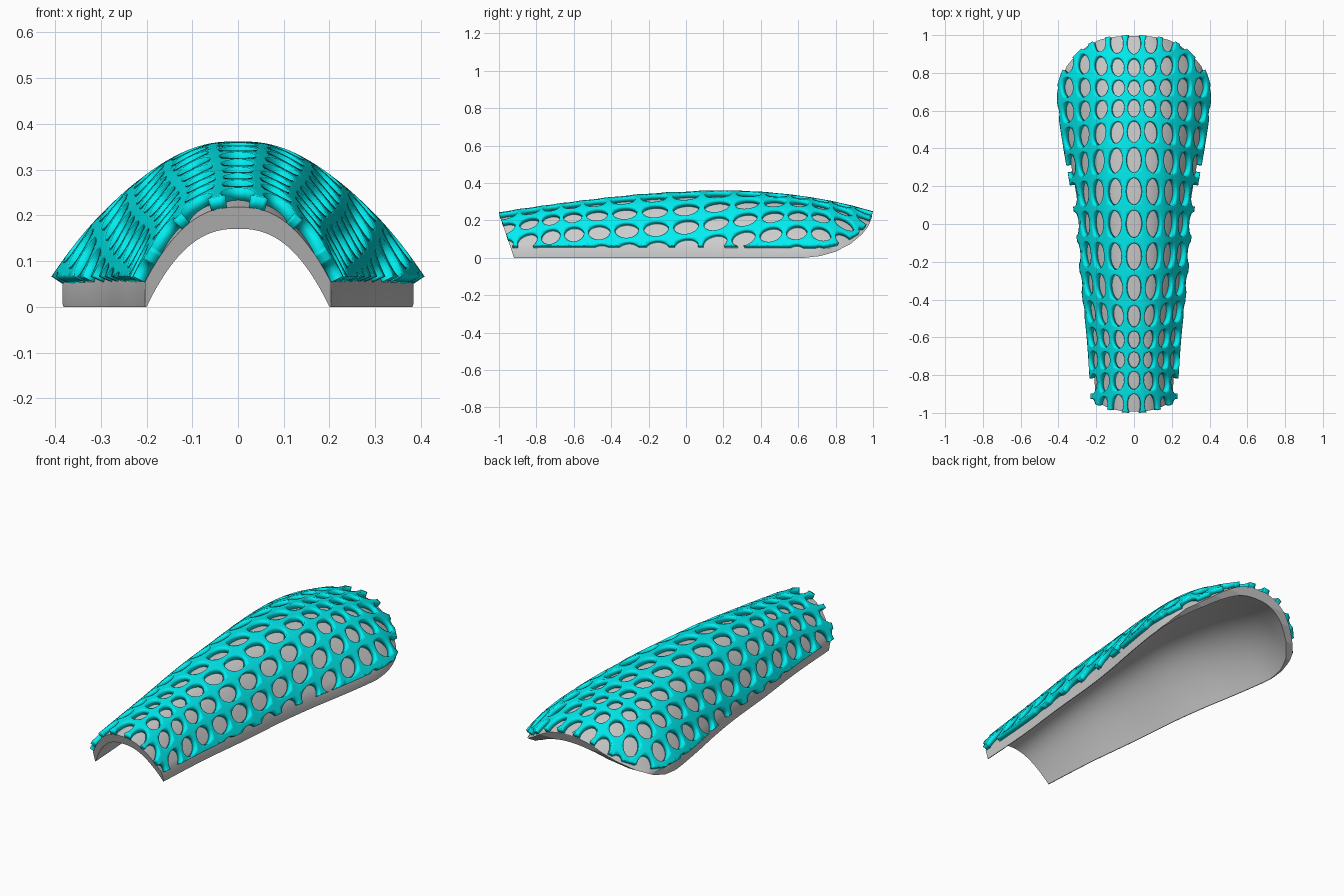
import bpy, bmesh, math
from mathutils import Vector

if "Cube" in bpy.data.objects:
    bpy.data.objects.remove(bpy.data.objects["Cube"])

P, BASE = 2.4, 0.068          # cross-section exponent and height of the lower edge
THICK = 0.028
SX, SY = 0.116, 0.145         # hole lattice pitch

# half width and crest height along y
WIDTH = [(-1.2, .215), (-.9, .23), (-.6, .25), (-.3, .283), (0, .31), (.2, .338), (.4, .373),
         (.6, .402), (.7, .406), (.8, .392), (.9, .35), (1.0, .30), (1.2, .22)]
CREST = [(-1.2, .21), (-1, .245), (-.8, .275), (-.6, .302), (-.4, .326), (-.2, .345), (0, .356),
         (.2, .362), (.4, .354), (.6, .334), (.8, .3), (1, .25), (1.2, .19)]


def curve(pts, t):
    """Smooth interpolation through a few points."""
    t = min(max(t, pts[0][0]), pts[-1][0])
    i = next(k for k in range(len(pts) - 1) if t <= pts[k + 1][0])

    def slope(k):
        a, b = pts[max(k - 1, 0)], pts[min(k + 1, len(pts) - 1)]
        return (b[1] - a[1]) / (b[0] - a[0])
    (x0, y0), (x1, y1) = pts[i], pts[i + 1]
    h = x1 - x0
    s = (t - x0) / h
    return (y0 * (1 + 2 * s) * (1 - s) ** 2 + slope(i) * h * s * (1 - s) ** 2
            + y1 * s * s * (3 - 2 * s) + slope(i + 1) * h * s * s * (s - 1))


def section(y, u, w=None, h=None):
    w, h = w or curve(WIDTH, y), h or curve(CREST, y)
    return w * u, BASE + (h - BASE) * (1 - u ** P)


def on_surface(arc, y):
    """Point at a given distance across the shell from the crest."""
    w, h = curve(WIDTH, y), curve(CREST, y)
    left, sgn = abs(arc), math.copysign(1, arc)
    a = section(y, 0, w, h)
    for k in range(1, 100):
        b = section(y, k * 0.03, w, h)
        d = math.dist(a, b)
        if d >= left:
            f = left / d
            return Vector((sgn * (a[0] + (b[0] - a[0]) * f), y, a[1] + (b[1] - a[1]) * f))
        left -= d
        a = b
    return Vector((sgn * a[0], y, a[1]))


def warp(x, y):
    """Pinch the lattice toward two points on the crest."""
    dx = dy = 0
    for c in (-.71, .71):
        g = 0.3 * math.exp(-(x * x + (y - c) ** 2) / 0.2025)
        dx -= x * g
        dy -= (y - c) * g
    return x + dx, y + dy


def finish(bm, name):
    me = bpy.data.meshes.new(name)
    bm.to_mesh(me)
    bm.free()
    ob = bpy.data.objects.new(name, me)
    bpy.context.collection.objects.link(ob)
    return ob


def smooth(ob):
    bpy.ops.object.select_all(action='DESELECT')
    ob.select_set(True)
    bpy.context.view_layer.objects.active = ob
    bpy.ops.object.shade_smooth_by_angle(angle=math.radians(35))


# Perforated cover: lattice of cells with round holes, wrapped on the shell
bm = bmesh.new()
N = 32
for i in range(-5, 6):
    for j in range(-8, 9):
        rings = ([], [], [])
        for k in range(N):
            a = 2 * math.pi * k / N
            c, s = math.cos(a), math.sin(a)
            m = max(abs(c), abs(s))
            sq = (c / m * SX / 2, s / m * SY / 2)
            ho = (c * SX * .395, s * SY * .415)
            for ring, f in zip(rings, (0, .5, 1)):
                ring.append(bm.verts.new((i * SX + sq[0] * (1 - f) + ho[0] * f,
                                          j * SY + sq[1] * (1 - f) + ho[1] * f, 0)))
        for r0, r1 in zip(rings, rings[1:]):
            for k in range(N):
                n = (k + 1) % N
                bm.faces.new((r0[k], r0[n], r1[n], r1[k]))
bmesh.ops.remove_doubles(bm, verts=bm.verts, dist=1e-4)
for v in bm.verts:
    v.co = on_surface(*warp(v.co.x, v.co.y))
# trim the cover to its side outline
trim = [(-1, .245), (-.94, .066), (.74, .066), (.84, .085), (.93, .14), (.98, .195), (1, .25), (1, .4)]
for (y0, z0), (y1, z1) in zip(trim, trim[1:]):
    bmesh.ops.bisect_plane(bm, geom=bm.verts[:] + bm.edges[:] + bm.faces[:], dist=1e-5,
                           plane_co=(0, y0, z0), plane_no=(0, z1 - z0, y0 - y1), clear_outer=True)
cover = finish(bm, "perforated_cover")
sol = cover.modifiers.new("thickness", 'SOLIDIFY')
sol.thickness, sol.offset = THICK, -1
mat = bpy.data.materials.new("cyan")
mat.diffuse_color = (0, .85, .87, 1)
mat.use_nodes = True
mat.node_tree.nodes["Principled BSDF"].inputs["Base Color"].default_value = mat.diffuse_color
cover.data.materials.append(mat)
smooth(cover)

# Inner shell: closed section lofted along y
bm = bmesh.new()
loops = []
M = 20
for r in range(64):
    y = -1.06 + 2.1 * r / 63
    w, h = curve(WIDTH, y), curve(CREST, y)
    half = []
    for k in range(M + 1):
        u = k / M
        x, z = section(y, u, w, h)
        nrm = Vector((P * (h - BASE) / w * u ** (P - 1), 1)).normalized()
        half.append((x - nrm.x * THICK, z - nrm.y * THICK))
    foot = half[-1][0]
    half.append((foot, 0))
    inner = [((foot - .004) * k / M, (h - .078) * (1 - (k / M) ** P)) for k in range(M, -1, -1)]
    right = half + inner
    mirror = [(-x, z) for x, z in right[::-1]][1:-1]
    loops.append([bm.verts.new((x, y, z)) for x, z in right + mirror])
for a, b in zip(loops, loops[1:]):
    for k in range(len(a)):
        n = (k + 1) % len(a)
        bm.faces.new((a[k], a[n], b[n], b[k]))
# end caps as strips between outer and inner profile
for l in (loops[0], loops[-1]):
    bm.faces.new(l)
bmesh.ops.recalc_face_normals(bm, faces=bm.faces)
shell = finish(bm, "inner_shell")

# Cutter giving the shell its slanted front and curved back edge
outline = [(-.902, -.05), (.58, -.05), (.63, 0), (.72, .01), (.8, .033), (.88, .075), (.94, .125),
           (.975, .17), (.995, .22), (1, .5), (-1.09, .5)]
bm = bmesh.new()
face = bm.faces.new([bm.verts.new((-.6, y, z)) for y, z in outline])
ext = bmesh.ops.extrude_face_region(bm, geom=[face])
for v in ext["geom"]:
    if isinstance(v, bmesh.types.BMVert):
        v.co.x = .6
bmesh.ops.recalc_face_normals(bm, faces=bm.faces)
cutter = finish(bm, "shell_cutter")
cutter.hide_render = True
cutter.display_type = 'WIRE'
boo = shell.modifiers.new("trim", 'BOOLEAN')
boo.operation, boo.solver, boo.object = 'INTERSECT', 'EXACT', cutter
smooth(shell)
